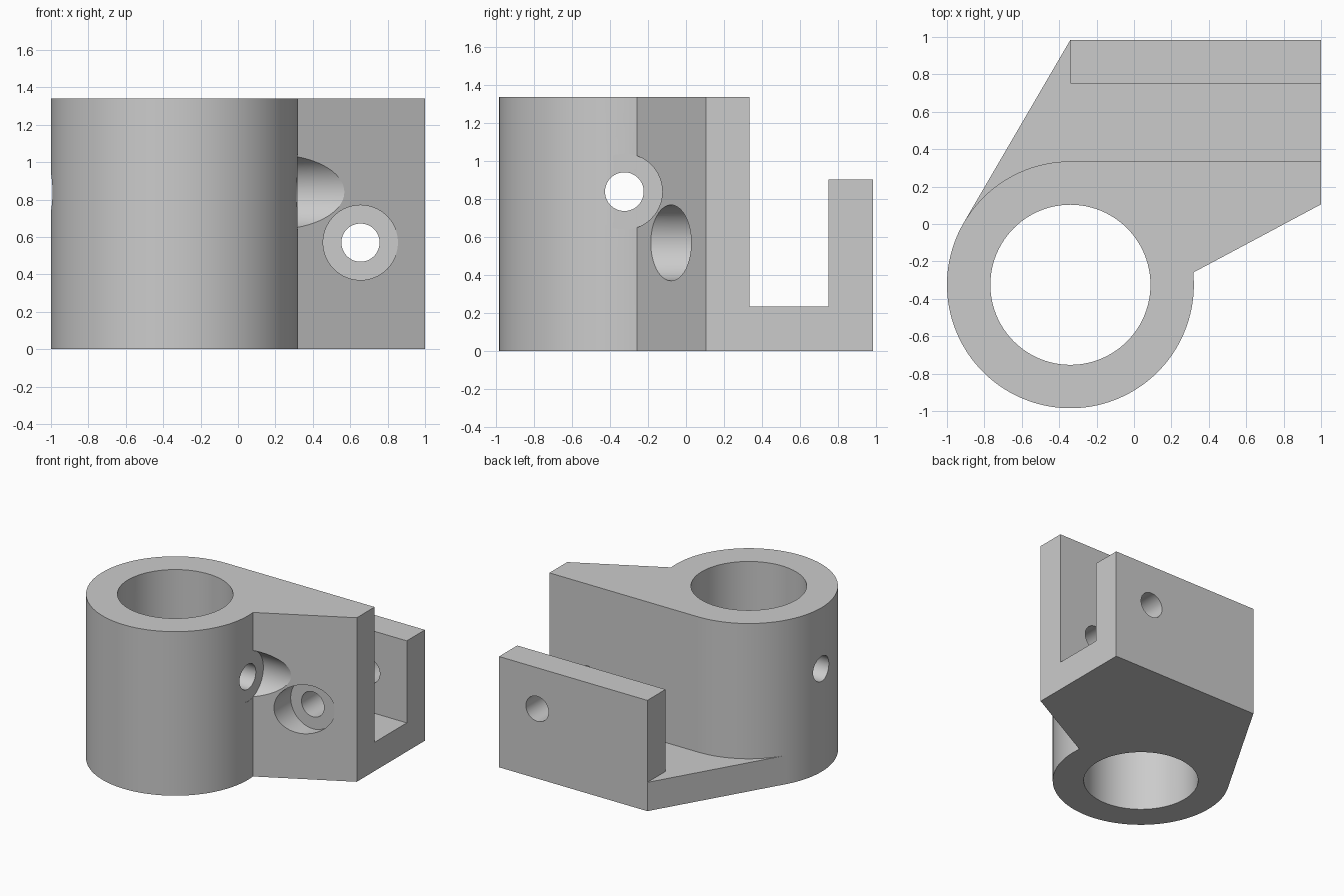
import bpy, bmesh, math

CX, CY, R = -0.34, -0.325, 0.66      # hub axis and outer radius
HEIGHT, FLOOR, WALL_TOP = 1.34, 0.235, 0.905
SLAB_Y, WALL_Y, BACK_Y = CY + R, 0.75, 0.985

cube = bpy.data.objects.get("Cube")
if cube:
    bpy.data.objects.remove(cube, do_unlink=True)

grey = bpy.data.materials.new("plain grey")
grey.use_nodes = True
colour = (0.6, 0.6, 0.6, 1)
grey.diffuse_color = colour
grey.node_tree.nodes["Principled BSDF"].inputs["Base Color"].default_value = colour


def arc(start, end, steps):
    angles = [math.radians(start + (end - start) * i / steps) for i in range(steps + 1)]
    return [(CX + R * math.cos(a), CY + R * math.sin(a)) for a in angles]


def prism(name, outline, z0, z1):
    bm = bmesh.new()
    face = bm.faces.new([bm.verts.new((x, y, z0)) for x, y in outline])
    top = bmesh.ops.extrude_face_region(bm, geom=[face])
    verts = [v for v in top["geom"] if isinstance(v, bmesh.types.BMVert)]
    bmesh.ops.translate(bm, verts=verts, vec=(0, 0, z1 - z0))
    bmesh.ops.recalc_face_normals(bm, faces=bm.faces)
    mesh = bpy.data.meshes.new(name)
    bm.to_mesh(mesh)
    bm.free()
    obj = bpy.data.objects.new(name, mesh)
    bpy.context.collection.objects.link(obj)
    return obj


def rod(name, radius, start, end, axis, sides=64):
    centre = [(a + b) / 2 for a, b in zip(start, end)]
    turn = {"x": (0, math.pi / 2, 0), "y": (math.pi / 2, 0, 0), "z": (0, 0, 0)}[axis]
    bpy.ops.mesh.primitive_cylinder_add(vertices=sides, radius=radius,
                                        depth=math.dist(start, end),
                                        location=centre, rotation=turn)
    obj = bpy.context.object
    obj.name = name
    return obj


def cut(target, cutter):
    cutter.hide_render = True
    mod = target.modifiers.new(cutter.name, "BOOLEAN")
    mod.operation, mod.solver, mod.object = "DIFFERENCE", "EXACT", cutter
    bpy.context.view_layer.objects.active = target
    bpy.ops.object.modifier_apply(modifier=mod.name)
    bpy.data.objects.remove(cutter, do_unlink=True)


# Full-height body: round hub blending tangentially into the angled block
tangent = 90 + math.degrees(math.acos(R / (BACK_Y - CY)))
body = prism("clamp_bracket", arc(tangent, 365.7, 80)
             + [(1, 0.105), (1, BACK_Y), (CX, BACK_Y)], 0, HEIGHT)
body.data.materials.append(grey)

# Open channel between hub and rear wall, following the hub's curve
cut(body, prism("channel", arc(tangent, 90, 20)
                + [(1.2, SLAB_Y), (1.2, WALL_Y), (CX, WALL_Y),
                   (CX, 1.2), (-1.3, 1.2), (-1.3, 0.3)], FLOOR, 2))
# Lower the rear wall
cut(body, prism("wall_trim", [(-0.6, 0.6), (1.2, 0.6), (1.2, 1.2), (-0.6, 1.2)],
                WALL_TOP, 2))

# Main vertical bore
cut(body, rod("main_bore", 0.428, (CX, CY, -0.2), (CX, CY, 1.6), "z", 96))
# Cross hole through the hub and its tool clearance in the block
cut(body, rod("clearance", 0.2, (0.317, CY, 0.84), (1.2, CY, 0.84), "x"))
cut(body, rod("cross_hole", 0.102, (-1.2, CY, 0.84), (0.6, CY, 0.84), "x"))
# Clamp bolt hole through slab and wall, with counterbore
cut(body, rod("counterbore", 0.2, (0.655, -0.6, 0.57), (0.655, 0.03, 0.57), "y"))
cut(body, rod("bolt_hole", 0.102, (0.655, -0.6, 0.57), (0.655, 1.2, 0.57), "y"))

# Single colour, smooth curves with sharp edges
for poly in body.data.polygons:
    poly.material_index = 0
bpy.ops.object.select_all(action="DESELECT")
body.select_set(True)
bpy.context.view_layer.objects.active = body
bpy.ops.object.shade_smooth_by_angle(angle=math.radians(20))
